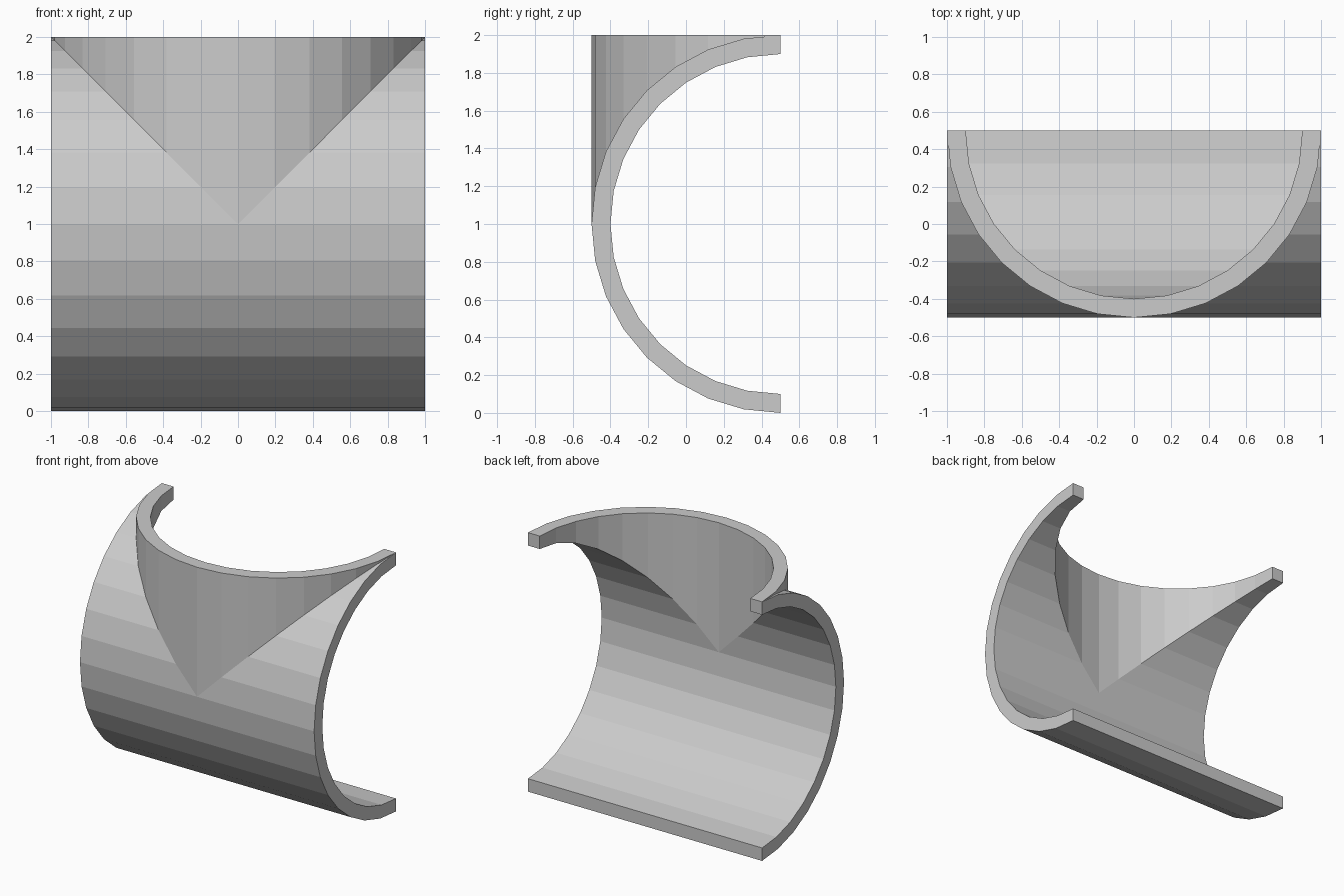
import bpy, bmesh, math

if "Cube" in bpy.data.objects:
    bpy.data.objects.remove(bpy.data.objects["Cube"])

R_OUT, R_IN, STEPS = 1.0, 0.9, 8   # 32-sided pipes, quarter arc = 8 steps
BACK, MID, TOP = 0.5, 1.0, 2.0     # cut plane, pipe axis height, branch rim

bm = bmesh.new()


def strip(a, b):
    """Quads between two rows of points."""
    for i in range(len(a) - 1):
        bm.faces.new([bm.verts.new(p) for p in (a[i], a[i + 1], b[i + 1], b[i])])


def arc(r):
    """Quarter arc as (offset from axis, y), from the front to the cut plane."""
    angles = [math.pi / 2 * k / STEPS for k in range(STEPS + 1)]
    return [(r * math.sin(t), BACK - r * math.cos(t)) for t in angles]


outer, inner = arc(R_OUT), arc(R_IN)

for m in (1, -1):
    # Pipe walls, outside and inside, mitred where the branch meets the main pipe
    for prof in (outer, inner):
        seam = [(m * s, y, MID + s) for s, y in prof]
        strip(seam, [(m, y, MID + s) for s, y in prof])
        strip(seam, [(m * s, y, TOP) for s, y in prof])
        strip([(0, y, MID - s) for s, y in prof], [(m, y, MID - s) for s, y in prof])
    # End rings of the main pipe and rim of the branch
    for v in (1, -1):
        strip([(m, y, MID + v * s) for s, y in outer],
              [(m, y, MID + v * s) for s, y in inner])
    strip([(m * s, y, TOP) for s, y in outer], [(m * s, y, TOP) for s, y in inner])
    # Cut faces at the back: lower lip and upper corner square
    strip([(0, BACK, MID - R_OUT), (m, BACK, MID - R_OUT)],
          [(0, BACK, MID - R_IN), (m, BACK, MID - R_IN)])
    strip([(m * R_IN, BACK, MID + R_IN), (m, BACK, MID + R_IN)],
          [(m * R_IN, BACK, TOP), (m, BACK, TOP)])

# Weld into one closed solid
bmesh.ops.remove_doubles(bm, verts=bm.verts[:], dist=1e-4)
bmesh.ops.dissolve_degenerate(bm, edges=bm.edges[:], dist=1e-4)
bmesh.ops.recalc_face_normals(bm, faces=bm.faces[:])

mesh = bpy.data.meshes.new("half_pipe_junction")
bm.to_mesh(mesh)
bm.free()
obj = bpy.data.objects.new("half_pipe_junction", mesh)
bpy.context.collection.objects.link(obj)
